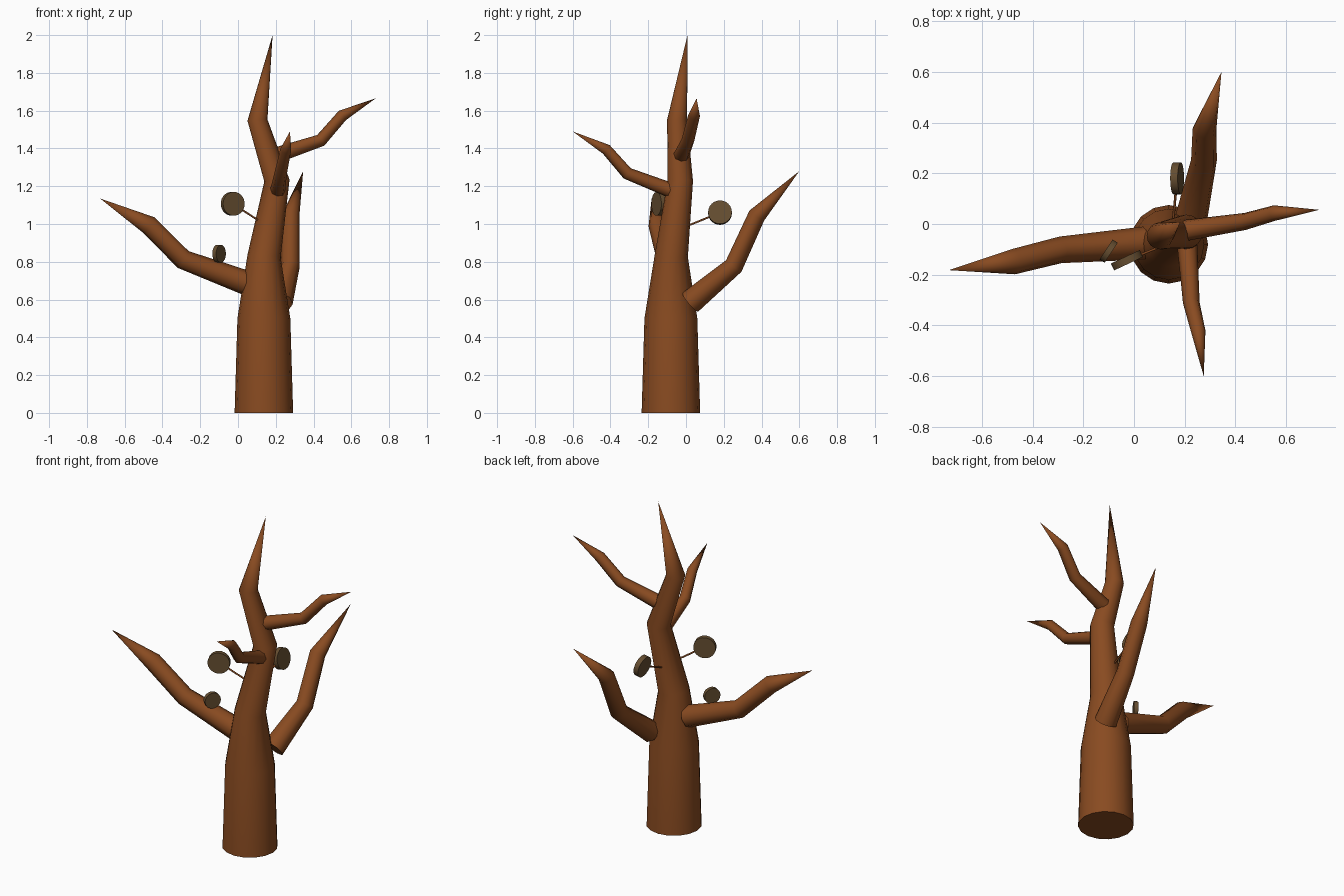
import bpy, bmesh, math
from mathutils import Vector

if "Cube" in bpy.data.objects:
    bpy.data.objects.remove(bpy.data.objects["Cube"])


def material(name, rgb):
    m = bpy.data.materials.new(name)
    m.diffuse_color = (*rgb, 1)
    m.use_nodes = True
    m.node_tree.nodes["Principled BSDF"].inputs["Base Color"].default_value = m.diffuse_color
    return m


BARK = material("bark", (0.25, 0.07, 0.015))
LEAF = material("leaf", (0.13, 0.075, 0.03))


def finish(name, bm, mat, angle):
    bmesh.ops.recalc_face_normals(bm, faces=bm.faces)
    mesh = bpy.data.meshes.new(name)
    bm.to_mesh(mesh)
    bm.free()
    mesh.materials.append(mat)
    ob = bpy.data.objects.new(name, mesh)
    bpy.context.collection.objects.link(ob)
    bpy.ops.object.select_all(action='DESELECT')
    ob.select_set(True)
    bpy.context.view_layer.objects.active = ob
    bpy.ops.object.shade_smooth_by_angle(angle=math.radians(angle))
    return ob


# Tapered limb through (x, y, z, radius) points; radius 0 closes to a tip
def limb(name, path, sides, mat=BARK):
    bm = bmesh.new()
    pts = [Vector(p[:3]) for p in path]
    rings = []
    for i, p in enumerate(pts):
        r = path[i][3]
        if r == 0:
            rings.append([bm.verts.new(p)])
            continue
        t = Vector()
        if i > 0:
            t += (p - pts[i - 1]).normalized()
        if i < len(pts) - 1:
            t += (pts[i + 1] - p).normalized()
        q = Vector((0, 0, 1)).rotation_difference(t.normalized())
        angles = [2 * math.pi * k / sides for k in range(sides)]
        rings.append([bm.verts.new(p + q @ Vector((r * math.cos(a), r * math.sin(a), 0)))
                      for a in angles])
    for a, b in zip(rings, rings[1:]):
        for k in range(sides):
            j = (k + 1) % sides
            if len(b) == 1:
                bm.faces.new((a[k], a[j], b[0]))
            else:
                bm.faces.new((a[k], a[j], b[j], b[k]))
    for ring in (rings[0], rings[-1]):
        if len(ring) > 1:
            bm.faces.new(ring)
    return finish(name, bm, mat, 60)


# Round leaf disc on a thin stem
def leaf(name, centre, normal, radius, depth, root):
    c, n = Vector(centre), Vector(normal).normalized()
    limb(name, [(*(c - n * depth / 2), radius), (*(c + n * depth / 2), radius)], 24, LEAF)
    limb(name + "_stem", [(*root, 0.005), (*c, 0.005)], 8)


# Trunk
limb("trunk", [(0.137, -0.08, 0, 0.155), (0.137, -0.08, 0.5, 0.14),
               (0.138, -0.078, 0.83, 0.088), (0.206, -0.03, 1.23, 0.067),
               (0.103, -0.047, 1.55, 0.053), (0.183, 0.008, 2.0, 0)], 16)

# Four branches, each with two bends and a pointed tip
limb("left_branch", [(0.04, -0.075, 0.69, 0.065), (-0.29, -0.102, 0.812, 0.053),
                     (-0.473, -0.148, 0.995, 0.051), (-0.73, -0.182, 1.135, 0)], 8)
limb("back_branch", [(0.225, 0.022, 0.585, 0.065), (0.276, 0.253, 0.778, 0.051),
                     (0.278, 0.375, 1.045, 0.047), (0.345, 0.6, 1.28, 0)], 8)
limb("front_branch", [(0.21, -0.085, 1.18, 0.04), (0.226, -0.311, 1.268, 0.033),
                      (0.253, -0.422, 1.395, 0.029), (0.275, -0.6, 1.49, 0)], 8)
limb("right_branch", [(0.205, -0.025, 1.365, 0.042), (0.438, 0.01, 1.443, 0.034),
                      (0.553, 0.043, 1.575, 0.031), (0.73, 0.056, 1.666, 0)], 8)

# Round leaves
leaf("front_leaf", (-0.028, -0.143, 1.107), (0.42, -0.9, 0), 0.063, 0.03, (0.13, -0.08, 1.005))
leaf("back_leaf", (0.17, 0.18, 1.06), (0.98, 0, 0.2), 0.063, 0.03, (0.15, -0.03, 0.975))
leaf("branch_leaf", (-0.1, -0.107, 0.843), (0.83, -0.55, 0), 0.047, 0.024, (-0.08, -0.085, 0.74))
